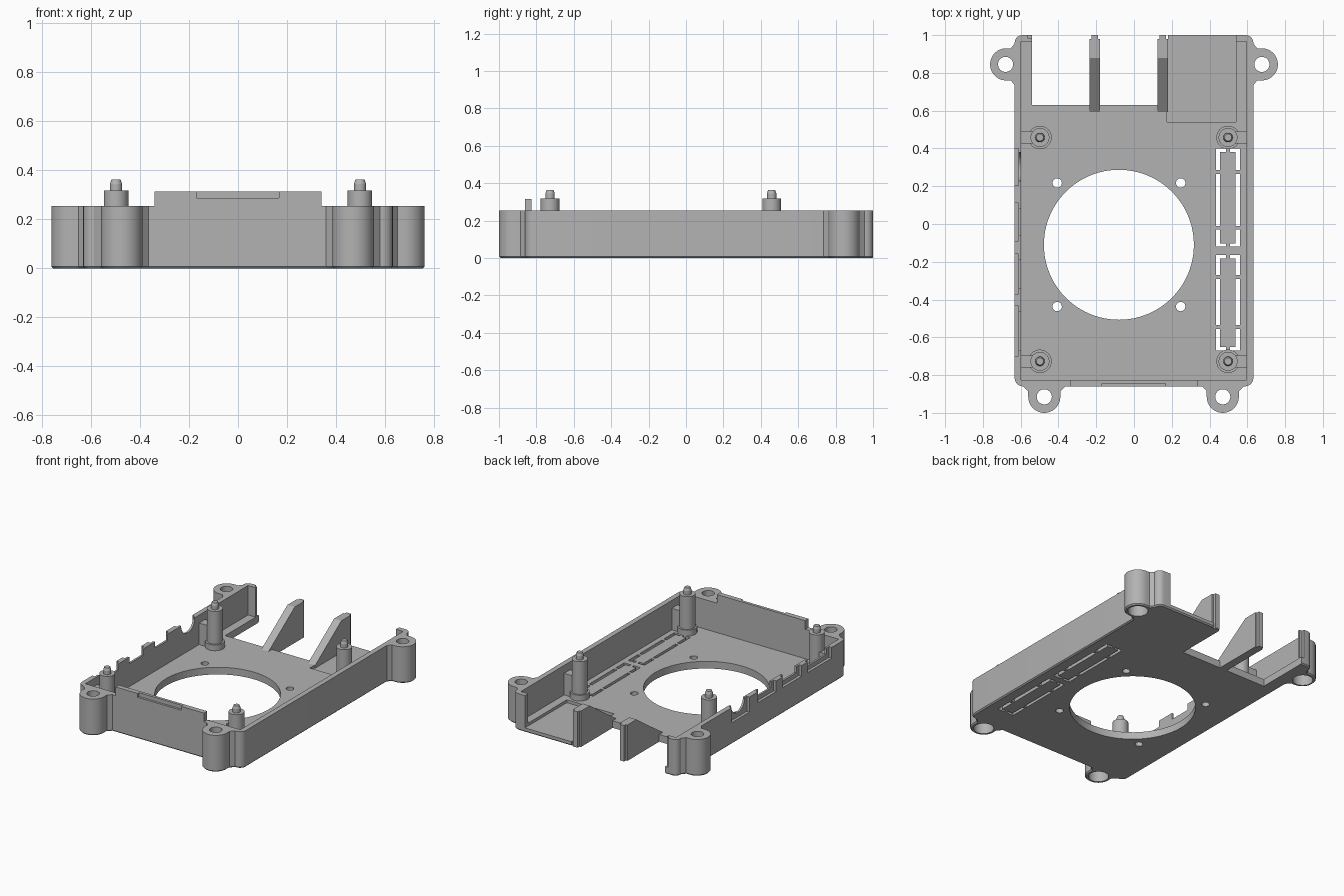
import bpy, bmesh, math
from mathutils import Matrix

if "Cube" in bpy.data.objects:
    bpy.data.objects.remove(bpy.data.objects["Cube"])

grey = bpy.data.materials.new("mid_grey")
grey.diffuse_color = (0.45, 0.45, 0.45, 1)
grey.use_nodes = True
grey.node_tree.nodes["Principled BSDF"].inputs["Base Color"].default_value = grey.diffuse_color


def finish(bm, name):
    bmesh.ops.recalc_face_normals(bm, faces=bm.faces[:])
    me = bpy.data.meshes.new(name)
    bm.to_mesh(me)
    bm.free()
    ob = bpy.data.objects.new(name, me)
    bpy.context.collection.objects.link(ob)
    me.materials.append(grey)
    return ob


def prism(name, pts, z0, z1, chamfer=0):
    bm = bmesh.new()
    base = bm.faces.new([bm.verts.new((x, y, z0)) for x, y in pts])
    res = bmesh.ops.extrude_face_region(bm, geom=[base], use_keep_orig=True)
    top = [v for v in res["geom"] if isinstance(v, bmesh.types.BMVert)]
    bmesh.ops.translate(bm, verts=top, vec=(0, 0, z1 - z0))
    bmesh.ops.recalc_face_normals(bm, faces=bm.faces[:])
    if chamfer:
        low = [e for e in bm.edges if all(v.co.z < z0 + 1e-5 for v in e.verts)]
        bmesh.ops.bevel(bm, geom=low, offset=chamfer, segments=1,
                        affect='EDGES', clamp_overlap=True)
    return finish(bm, name)


def box(name, x0, x1, y0, y1, z0, z1):
    return prism(name, [(x0, y0), (x1, y0), (x1, y1), (x0, y1)], z0, z1)


def arc(cx, cy, r, a0, a1, n):
    return [(cx + r * math.cos(math.radians(a0 + (a1 - a0) * i / n)),
             cy + r * math.sin(math.radians(a0 + (a1 - a0) * i / n)))
            for i in range(n + 1)]


def cyl(name, x, y, r, z0, z1, n=40):
    return prism(name, arc(x, y, r, 0, 360, n)[:-1], z0, z1)


def cut(target, cutter):
    mod = target.modifiers.new("cut", 'BOOLEAN')
    mod.operation, mod.solver, mod.object = 'DIFFERENCE', 'EXACT', cutter
    bpy.context.view_layer.objects.active = target
    bpy.ops.object.modifier_apply(modifier=mod.name)
    bpy.data.objects.remove(cutter)


# Outer outline with rounded corners and four screw ears
R = 0.085
W, F, B, C = 0.632, -0.86, 1.0, 0.045
ears = [(-0.475, -0.915), (0.47, -0.915), (0.677, 0.845), (-0.68, 0.845)]


def front_ear(x, y):
    return ([(x - R, F - 0.025)] + arc(x, y, R, 180, 360, 18)
            + [(x + R, F - 0.025), (x + R + 0.025, F)])


outline = arc(-W + C, F + C, C, 180, 270, 5)
outline += front_ear(*ears[0])
outline += [(ears[1][0] - R - 0.025, F)] + front_ear(*ears[1])
outline += arc(W - C, F + C, C, 270, 360, 5)
ex, ey = ears[2]
side = [(W, ey - R - 0.025), (W + 0.02, ey - R)]
side += arc(ex, ey, R, -90, 90, 18)
side += [(W + 0.02, ey + R), (W, ey + R + 0.025)]
outline += side + arc(W - 0.04, B - 0.04, 0.04, 0, 90, 5)
outline += arc(-W + 0.04, B - 0.04, 0.04, 90, 180, 5)
outline += [(-x, y) for x, y in reversed(side)]
clean = [p for i, p in enumerate(outline) if math.dist(p, outline[i - 1]) > 1e-4]
shell = prism("case_shell", clean, 0, 0.255, 0.008)

# Cavity, open back, floor cutout and recessed tray
FLOOR = 0.05
for x0, x1, y0, y1, z0, z1 in [
        (-0.598, 0.596, -0.825, 0.965, FLOOR, 0.4),
        (-0.54, 0.54, 0.9, 1.1, FLOOR, 0.4),
        (-0.56, -0.5, 0.982, 1.1, FLOOR, 0.4),
        (-0.54, 0.18, 0.63, 1.1, -0.1, 0.2),
        (0.175, 0.54, 0.54, 1.1, 0.03, 0.2)]:
    cut(shell, box("cutter", x0, x1, y0, y1, z0, z1))

# Fan opening with its screw holes
FX, FY = -0.08, -0.11
cut(shell, cyl("cutter", FX, FY, 0.397, -0.1, 0.2, 96))
for sx in (-1, 1):
    for sy in (-1, 1):
        cut(shell, cyl("cutter", FX + sx * 0.327, FY + sy * 0.327, 0.025, -0.1, 0.2, 24))

# Ear screw holes, wider from below
for x, y in ears:
    cut(shell, cyl("cutter", x, y, 0.04, -0.1, 0.4, 32))
    cut(shell, cyl("cutter", x, y, 0.064, -0.1, 0.12, 32))

# Two slotted vent frames: side slits broken by small tabs, plus end slits
for y0, y1, tabs in [(-0.12, 0.4, (-0.02, 0.275)), (-0.67, -0.165, (-0.545, -0.28))]:
    stops = [y0] + [t + d for t in tabs for d in (-0.01, 0.01)] + [y1]
    for x0, x1 in [(0.435, 0.455), (0.537, 0.56)]:
        for a, b in zip(stops[::2], stops[1::2]):
            cut(shell, box("cutter", x0, x1, a, b, -0.1, 0.2))
    for x0, x1 in [(0.45, 0.486), (0.508, 0.54)]:
        for a, b in [(y0, y0 + 0.018), (y1 - 0.018, y1)]:
            cut(shell, box("cutter", x0, x1, a, b, -0.1, 0.2))

# Port notches along the left wall, each with an outer recess
for y0, y1 in [(-0.09, 0.11), (-0.37, -0.16), (-0.7, -0.435)]:
    cut(shell, box("cutter", -0.7, -0.612, y0, y1, 0.18, 0.4))
    cut(shell, box("cutter", -0.7, -0.55, y0 + 0.03, y1 - 0.03, 0.21, 0.4))
cut(shell, box("cutter", -0.7, -0.612, 0.205, 0.4, 0.15, 0.4))
jack = cyl("cutter", 0, 0, 0.075, -0.1, 0.1)
jack.data.transform(Matrix.Translation((-0.62, 0.303, 0.255)) @ Matrix.Rotation(math.pi / 2, 4, 'Y'))
cut(shell, jack)

# Raised front lip with a latch groove
lip = box("front_lip", -0.34, 0.34, F, -0.825, 0.25, 0.315)
cut(lip, box("cutter", -0.17, 0.167, -0.9, -0.845, 0.288, 0.4))

# Board standoffs: foot, post, locating pin and wall rib
for sx in (-1, 1):
    for y in (0.458, -0.727):
        x = sx * 0.498
        cyl("standoff_foot", x, y, 0.062, 0.045, 0.09)
        cyl("standoff_post", x, y, 0.05, 0.045, 0.318)
        pin = cyl("standoff_pin", x, y, 0.025, 0.31, 0.363, 24)
        for v in pin.data.vertices:
            if v.co.z > 0.35:
                v.co.x, v.co.y = x + (v.co.x - x) * 0.75, y + (v.co.y - y) * 0.75
        bm = bmesh.new()
        bm.from_mesh(pin.data)
        low = [v for v in bm.verts if v.co.z < 0.33]
        for v in low:
            v.co.z = 0.345
        ring = [e for e in bm.edges if all(v.co.z < 0.346 for v in e.verts)]
        base = [f for f in bm.faces if all(v.co.z < 0.346 for v in f.verts)]
        ext = bmesh.ops.extrude_face_region(bm, geom=base)
        bmesh.ops.translate(bm, verts=[g for g in ext["geom"] if isinstance(g, bmesh.types.BMVert)],
                            vec=(0, 0, -0.035))
        bmesh.ops.recalc_face_normals(bm, faces=bm.faces[:])
        bm.to_mesh(pin.data)
        bm.free()
        xa, xb = sorted((x, sx * 0.61))
        box("standoff_rib", xa, xb, y - 0.032, y + 0.032, 0.045, 0.2)

# Sloped divider fins at the open back
for x in (-0.207, 0.152):
    bm = bmesh.new()
    pts = [(0.592, 0.05), (0.592, 0.0), (0.98, 0.0), (0.98, 0.25), (0.88, 0.25)]
    face = bm.faces.new([bm.verts.new((x - 0.028, y, z)) for y, z in pts])
    ext = bmesh.ops.extrude_face_region(bm, geom=[face], use_keep_orig=True)
    bmesh.ops.translate(bm, verts=[g for g in ext["geom"] if isinstance(g, bmesh.types.BMVert)],
                        vec=(0.056, 0, 0))
    finish(bm, "divider_fin")
    box("divider_tongue", x - 0.017, x + 0.017, 0.97, 1.0, 0, 0.25)

# Smooth curved walls, keep hard edges
bpy.ops.object.select_all(action='DESELECT')
for ob in bpy.context.scene.objects:
    ob.select_set(True)
bpy.context.view_layer.objects.active = shell
bpy.ops.object.shade_smooth_by_angle(angle=math.radians(30))
